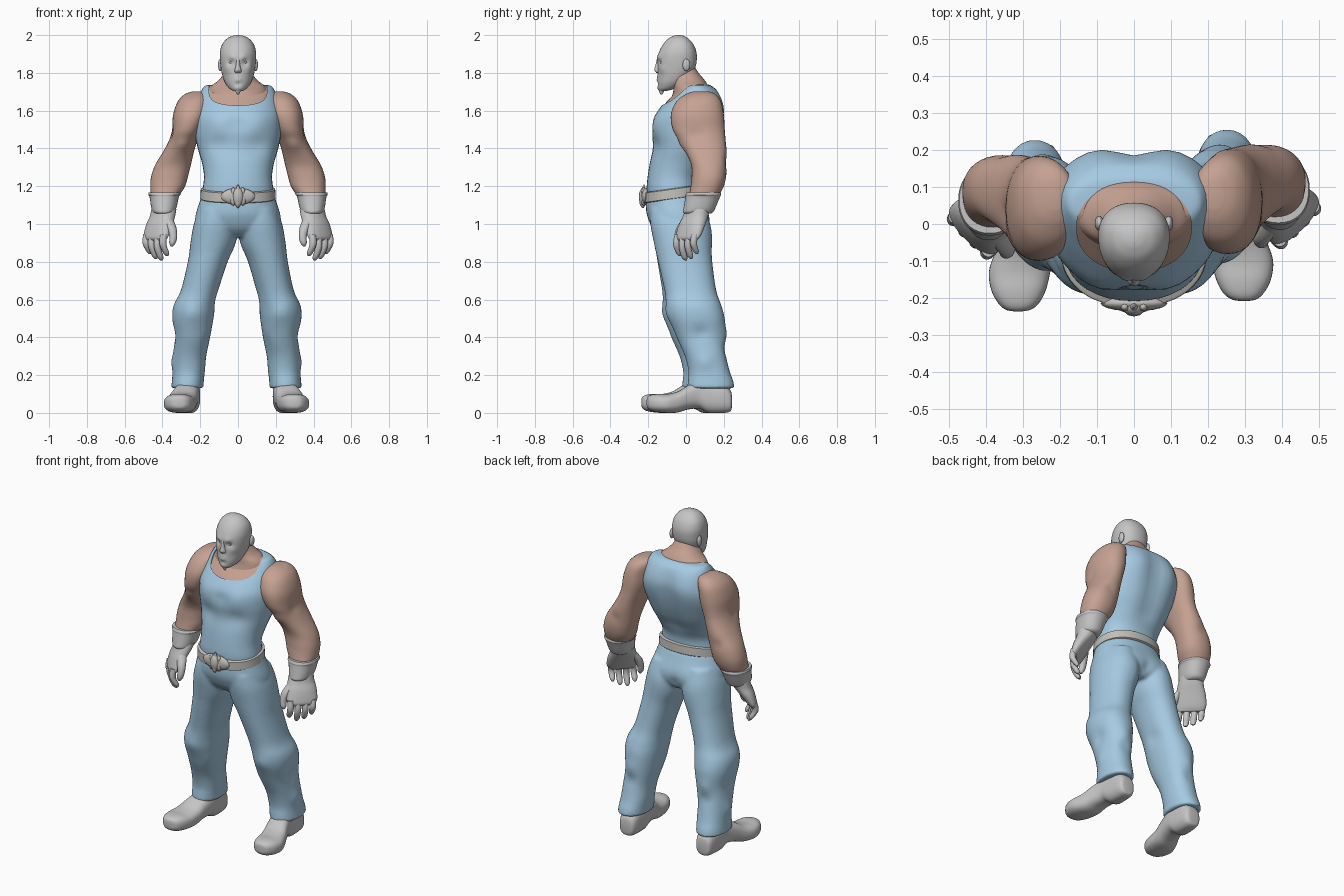
import bpy, bmesh, math
from mathutils import Vector

def material(name, rgb):
    m = bpy.data.materials.new(name)
    m.diffuse_color = (*rgb, 1)
    return m

BLUE = material("light blue cloth", (0.38, 0.59, 0.76))
SKIN = material("skin", (0.56, 0.36, 0.29))
GREY = material("light grey", (0.56, 0.56, 0.56))
BELT = material("belt grey", (0.54, 0.52, 0.49))
# mirrored copies: below (top) the other side drifts over (range) by (dx, dy), for the stance
EVEN, ARM, LEG = (0, 1, 0, 0), (1.72, .25, 0, -.028), (.85, .45, -.016, -.028)

def catmull(p, i, t):
    a, b, c, d = (p[max(0, min(len(p) - 1, i + k))] for k in (-1, 0, 1, 2))
    return [0.5 * (2 * q + (r - o) * t + (2 * o - 5 * q + 4 * r - s) * t * t
            + (3 * q - o - 3 * r + s) * t ** 3) for o, q, r, s in zip(a, b, c, d)]

def loft(name, secs, mat, axis='z', n=36, sub=5, e=2.2, egg=0, spin=0,
         grow=0, bumps=(), shear=0, mirror=None):
    """Skin over sections (level, x0, x1, low, high); in between smoothly filled.
    bumps: (centre, radius, offset) soft pushes, mirrored over x."""
    rows = [catmull(secs, i, k / sub) for i in range(len(secs) - 1) for k in range(sub)]
    rows.append(list(secs[-1]))
    bm = bmesh.new()
    rings = []
    cs, sn = math.cos(spin), math.sin(spin)
    for lv, x0, x1, v0, v1 in rows:
        ring = []
        for k in range(n):
            a = 2 * math.pi * k / n
            c, s = math.cos(a), math.sin(a)
            px = math.copysign(abs(c) ** (2 / e), c) * ((x1 - x0) / 2 + grow) * (1 + egg * s)
            pv = math.copysign(abs(s) ** (2 / e), s) * ((v1 - v0) / 2 + grow)
            px, pv = px * cs - pv * sn, px * sn + pv * cs
            px, pv = px + (x0 + x1) / 2, pv + (v0 + v1) / 2
            co = Vector((px, pv, lv + shear * pv) if axis == 'z' else (px, lv, max(pv, 0)))
            ring.append(bm.verts.new(co))
        rings.append(ring)
    for lo, hi in zip(rings, rings[1:]):
        for k in range(n):
            bm.faces.new((lo[k], lo[(k + 1) % n], hi[(k + 1) % n], hi[k]))
    bm.faces.new(rings[0])
    bm.faces.new(rings[-1])
    for (cx, cy, cz), r, (dx, dy, dz) in bumps:
        for sgn in ((1, -1) if cx else (1,)):
            ctr = Vector((cx * sgn, cy, cz))
            for v in bm.verts:
                v.co += Vector((dx * sgn, dy, dz)) * math.exp(-((v.co - ctr).length / r) ** 2)
    return finish(name, bm, mat, mirror)

def finish(name, bm, mat, mirror=None):
    if mirror:
        top, span, dx, dy = mirror
        copy = bmesh.ops.duplicate(bm, geom=bm.verts[:] + bm.edges[:] + bm.faces[:])["geom"]
        for v in (g for g in copy if isinstance(g, bmesh.types.BMVert)):
            w = max(0, min(1, (top - v.co.z) / span))
            v.co = (-v.co.x + dx * w, v.co.y + dy * w, v.co.z)
    bmesh.ops.recalc_face_normals(bm, faces=bm.faces)
    me = bpy.data.meshes.new(name)
    bm.to_mesh(me)
    bm.free()
    me.materials.append(mat)
    ob = bpy.data.objects.new(name, me)
    bpy.context.collection.objects.link(ob)
    return ob

def ball(name, c, r, mat, mirror=None, seg=20):
    bm = bmesh.new()
    bmesh.ops.create_uvsphere(bm, u_segments=seg, v_segments=seg // 2, radius=1)
    for v in bm.verts:
        v.co = Vector([c[i] + v.co[i] * r[i] for i in range(3)])
    return finish(name, bm, mat, mirror)

def tube(name, pts, mat, mirror=None):
    """Near-vertical rounded rod through (x, y, z, radius) points."""
    secs = [(z, x - r, x + r, y - r, y + r) for x, y, z, r in pts]
    return loft(name, secs, mat, n=14, sub=4, e=2, mirror=mirror)

def sym(rows):
    return [(z, -w, w, a, b) for z, w, a, b in rows]

def apply_modifiers(ob):
    bpy.context.view_layer.objects.active = ob
    for m in list(ob.modifiers):
        bpy.ops.object.modifier_apply(modifier=m.name)

# torso: skin core and a tank top just outside it
torso = sym([(1.10, .188, -.195, .065), (1.18, .187, -.208, .068), (1.25, .180, -.203, .075),
             (1.32, .19, -.192, .112), (1.40, .213, -.176, .155), (1.48, .229, -.176, .183),
             (1.56, .233, -.166, .198), (1.62, .222, -.133, .203), (1.67, .208, -.09, .192),
             (1.71, .192, -.05, .167), (1.732, .172, -.015, .135), (1.738, .12, .01, .12)])
muscle = [((.1, -.16, 1.53), .075, (0, -.014, 0)), ((0, -.18, 1.53), .035, (0, .012, 0)),
          ((.1, -.17, 1.42), .05, (0, .012, 0)), ((.12, .19, 1.58), .08, (0, .012, 0)),
          ((.21, .14, 1.56), .09, (.01, .006, 0))]
muscle += [((0, .19 - d, z), .06, (0, -.016, 0)) for z, d in ((1.66, 0), (1.58, 0), (1.5, .01), (1.42, .03), (1.34, .07))]
loft("torso_skin", torso, SKIN, grow=-.009, bumps=muscle)
tank = loft("tank_top", torso, BLUE, bumps=muscle)
cutter = loft("neck_cutter", [(1.6, -.155, .155, -.128, .108), (1.9, -.155, .155, -.128, .108)],
              BLUE, n=48, sub=1)
cutter.hide_render = True
mod = tank.modifiers.new("Neckline", 'BOOLEAN')
mod.operation, mod.object, mod.solver = 'DIFFERENCE', cutter, 'EXACT'
apply_modifiers(tank)
bpy.data.objects.remove(cutter)

# neck and trapezius
loft("neck", sym([(1.66, .15, -.08, .12), (1.70, .158, -.068, .125), (1.73, .142, -.066, .117),
                  (1.76, .104, -.07, .10), (1.80, .073, -.08, .067), (1.84, .064, -.08, .04)]), SKIN)

# head
loft("head", sym([(1.705, .026, -.142, -.10), (1.72, .048, -.148, -.05), (1.75, .069, -.150, -.005),
                  (1.79, .083, -.149, .03), (1.83, .091, -.149, .05), (1.87, .095, -.152, .057),
                  (1.91, .095, -.143, .055), (1.95, .084, -.122, .04), (1.98, .06, -.095, .015),
                  (1.995, .032, -.068, -.01), (2.0, .01, -.05, -.03)]), GREY, n=64, sub=7, egg=.09,
     bumps=[((.036, -.14, 1.856), .019, (0, .012, 0)), ((.03, -.15, 1.882), .018, (0, -.007, 0)),
            ((0, -.15, 1.765), .02, (0, -.007, 0)), ((0, -.155, 1.772), .006, (0, .005, 0)),
            ((0, -.15, 1.742), .014, (0, .006, 0)), ((0, -.15, 1.72), .018, (0, -.004, 0)),
            ((.055, -.12, 1.825), .025, (.003, -.005, 0))])
loft("nose", sym([(1.799, .012, -.156, -.12), (1.806, .02, -.162, -.12), (1.816, .018, -.168, -.12),
                  (1.84, .012, -.162, -.12), (1.878, .01, -.153, -.12)]), GREY, n=20)
ball("ear", (.094, .002, 1.842), (.012, .02, .032), GREY, EVEN)
ball("eye", (.036, -.126, 1.856), (.013, .011, .008), GREY, EVEN)
tube("goatee", [(0, -.13, 1.685, .004), (0, -.13, 1.70, .012), (0, -.13, 1.73, .018)], GREY)

# arms
loft("arm", [(1.702, .19, .24, .04, .12), (1.688, .16, .28, .0, .155), (1.65, .147, .318, -.05, .185),
             (1.58, .155, .343, -.08, .2), (1.50, .19, .35, -.07, .205), (1.44, .215, .367, -.03, .21),
             (1.38, .234, .398, .0, .215), (1.31, .25, .44, .028, .215), (1.25, .265, .46, .03, .212),
             (1.20, .28, .464, .025, .2), (1.15, .31, .46, .015, .175), (1.10, .335, .45, .0, .145)],
     SKIN, mirror=ARM,
     bumps=[((.29, -.02, 1.42), .045, (0, -.014, 0)), ((.345, .05, 1.47), .03, (-.01, 0, 0)),
            ((.35, .2, 1.33), .03, (0, -.008, 0)), ((.17, .17, 1.61), .08, (.018, 0, 0))])

# gloves: cuff, palm, fingers, thumb
loft("glove_cuff", [(1.168, .308, .472, .003, .182), (1.155, .304, .475, -.003, .186),
                    (1.143, .313, .468, -.003, .18), (1.09, .325, .46, -.012, .158),
                    (1.065, .335, .452, -.016, .145), (1.055, .345, .44, -.01, .13)], GREY, mirror=ARM)

def palm(z, cx, cy, a, b):
    return (z, cx - a, cx + a, cy - b, cy + b)

loft("glove_palm", [palm(1.08, .392, .065, .068, .06), palm(1.04, .40, .05, .075, .053),
                    palm(1.0, .415, .034, .084, .047), palm(.95, .43, .016, .088, .036),
                    palm(.925, .436, .007, .082, .028), palm(.91, .436, .003, .07, .015)],
     GREY, spin=math.pi / 4, mirror=ARM)
for i, (name, tip) in enumerate((("index", .83), ("middle", .807), ("ring", .815), ("little", .84))):
    o = (i - 1.5) * .03
    x, y, m = .438 + o, o + .003, (.935 + tip) / 2
    tube(name + "_finger", [(x, y, .945, .019), (x + .004, y - .008, m + .01, .0185),
                            (x - .012, y + .004, tip + .018, .016), (x - .018, y + .01, tip, .006)], GREY, ARM)
tube("thumb", [(.375, .01, 1.03, .03), (.352, -.025, .98, .026), (.343, -.042, .935, .021),
               (.347, -.048, .9, .017), (.35, -.048, .882, .006)], GREY, ARM)

# trousers: seat and legs, melted into one smooth skin
seat = loft("trouser_seat", sym([(.93, .06, -.12, .08), (.95, .13, -.15, .1), (.98, .205, -.178, .115),
                                 (1.02, .226, -.198, .12), (1.06, .222, -.21, .115), (1.11, .206, -.212, .098),
                                 (1.16, .19, -.207, .08)]), BLUE,
            bumps=[((.1, .12, 1.0), .075, (0, .014, 0)), ((0, .13, .98), .03, (0, -.012, 0))])
legs = loft("trousers", [(.13, .167, .337, .01, .256), (.14, .166, .337, .008, .256), (.17, .165, .334, .01, .25),
                         (.22, .159, .33, .013, .232), (.3, .152, .327, -.006, .214), (.4, .132, .322, -.05, .208),
                         (.5, .117, .336, -.09, .205), (.57, .109, .331, -.103, .187), (.65, .096, .295, -.114, .16),
                         (.8, .053, .264, -.148, .139), (.9, .012, .252, -.170, .132), (1.0, .0, .234, -.189, .122),
                         (1.08, .02, .205, -.19, .1)], BLUE, mirror=LEG, n=40,
            bumps=[((.23, -.1, .53), .05, (0, -.01, 0)), ((.16, -.05, .42), .04, (-.01, .006, 0)),
                   ((.33, .08, .42), .04, (-.012, 0, 0)), ((.33, .1, .27), .04, (.01, 0, 0)),
                   ((.24, .2, .42), .04, (0, .01, 0)), ((.24, .2, .34), .035, (0, -.01, 0)),
                   ((.12, .05, .6), .04, (.012, 0, 0)), ((.1, .12, .95), .08, (0, .01, 0))])
bpy.context.view_layer.objects.active = legs
bpy.ops.object.select_all(action='DESELECT')
seat.select_set(True)
legs.select_set(True)
bpy.ops.object.join()
melt = legs.modifiers.new("Melt", 'REMESH')
melt.mode, melt.voxel_size = 'VOXEL', .009
soft = legs.modifiers.new("Soften", 'SMOOTH')
soft.factor, soft.iterations = .5, 8
apply_modifiers(legs)

# belt, buckle plate and its ornament
loft("belt", sym([(1.141, .194, -.218, .085), (1.145, .2, -.224, .091), (1.194, .197, -.224, .088),
                  (1.198, .191, -.218, .083)]), BELT, sub=1, n=48, shear=.14)
ball("buckle_plate", (0, -.214, 1.146), (.09, .022, .045), BELT)
ball("buckle_boss", (0, -.226, 1.143), (.03, .024, .05), BELT, seg=12)
ball("buckle_lobe", (.025, -.224, 1.13), (.018, .015, .034), BELT, EVEN, 10)
ball("buckle_wing", (.025, -.224, 1.172), (.012, .012, .022), BELT, EVEN, 10)
tube("buckle_point", [(0, -.228, 1.085, .004), (0, -.23, 1.11, .016), (0, -.226, 1.17, .014),
                      (0, -.222, 1.208, .003)], BELT)

# shoes
loft("shoe", [(.243, .215, .275, .03, .09), (.235, .2, .292, .008, .12), (.20, .188, .303, .0, .155),
              (.12, .184, .31, .0, .17), (.07, .186, .315, .022, .17), (.01, .195, .335, .018, .145),
              (-.045, .203, .358, .002, .113), (-.1, .21, .376, .0, .1), (-.15, .222, .37, .004, .1),
              (-.185, .24, .352, .012, .095), (-.203, .262, .332, .025, .085), (-.208, .285, .31, .04, .07)],
     GREY, axis='y', e=2.6, mirror=LEG)

# smooth shading with crisp hard edges
bpy.ops.object.select_all(action='SELECT')
bpy.ops.object.shade_smooth_by_angle(angle=math.radians(42))
